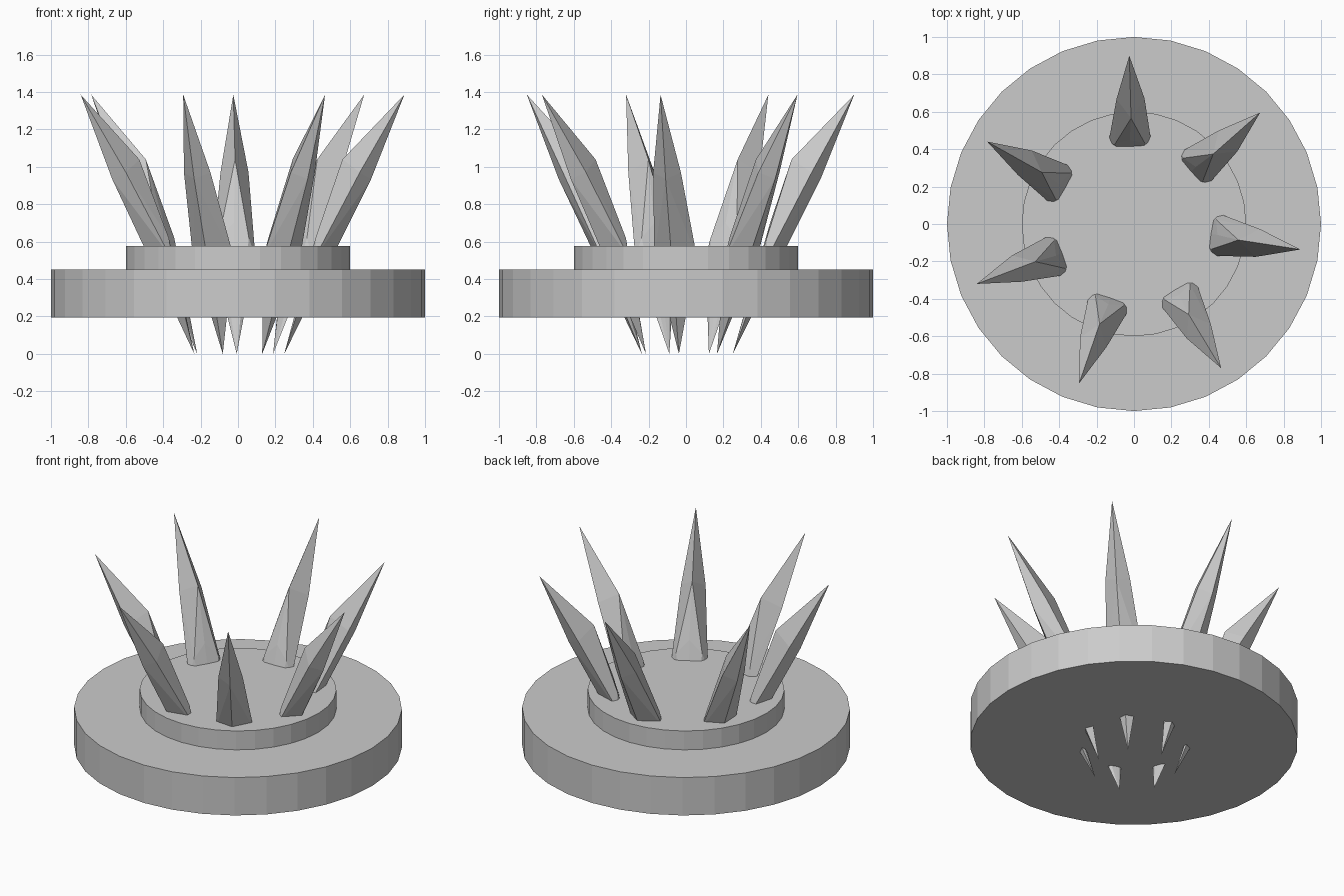
import bpy, bmesh, math
from mathutils import Matrix

cube = bpy.data.objects.get("Cube")
if cube:
    bpy.data.objects.remove(cube, do_unlink=True)

GREY = (0.6, 0.6, 0.6, 1.0)
stone = bpy.data.materials.new("plain grey")
stone.use_nodes = True
stone.diffuse_color = GREY
stone.node_tree.nodes["Principled BSDF"].inputs["Base Color"].default_value = GREY


def add_object(name, mesh):
    obj = bpy.data.objects.new(name, mesh)
    bpy.context.collection.objects.link(obj)
    return obj


def mesh_from(bm, name):
    bmesh.ops.recalc_face_normals(bm, faces=bm.faces)
    mesh = bpy.data.meshes.new(name)
    bm.to_mesh(mesh)
    bm.free()
    mesh.materials.append(stone)
    return mesh


# Faceted round plates
def disc(name, radius, low, high):
    bm = bmesh.new()
    place = Matrix.Translation((0, 0, (low + high) / 2))
    bmesh.ops.create_cone(bm, cap_ends=True, segments=32, radius1=radius,
                          radius2=radius, depth=high - low, matrix=place)
    add_object(name, mesh_from(bm, name))


disc("base_plate", 1.0, 0.195, 0.45)
disc("raised_plate", 0.6, 0.45, 0.577)

# Outward leaning spike: points are (radial, sideways, height)
points = [(0.25, 0, 0), (0.9, 0, 1.386),            # tips
          (0.565, 0, 1.04), (0.72, 0, 0.935),       # upper inner and outer
          (0.45, 0.01, 0.70)]                       # lower inner ridge
for side in (-1, 1):
    points += [(0.67, 0.075 * side, 0.97),
               (0.43, 0.01 + 0.08 * side, 0.62),
               (0.435, 0.01 + 0.115 * side, 0.52)]
bm = bmesh.new()
for p in points:
    bm.verts.new(p)
hull = bmesh.ops.convex_hull(bm, input=bm.verts)
loose = [v for v in bm.verts if not v.link_faces]
bmesh.ops.delete(bm, geom=loose, context="VERTS")
spike = mesh_from(bm, "spike")

# Ring of seven spikes, with a slightly wider gap at the end
for i in range(7):
    obj = add_object(f"spike_{i + 1}", spike)
    obj.rotation_euler.z = math.radians(91.6 - 50.15 * i)
